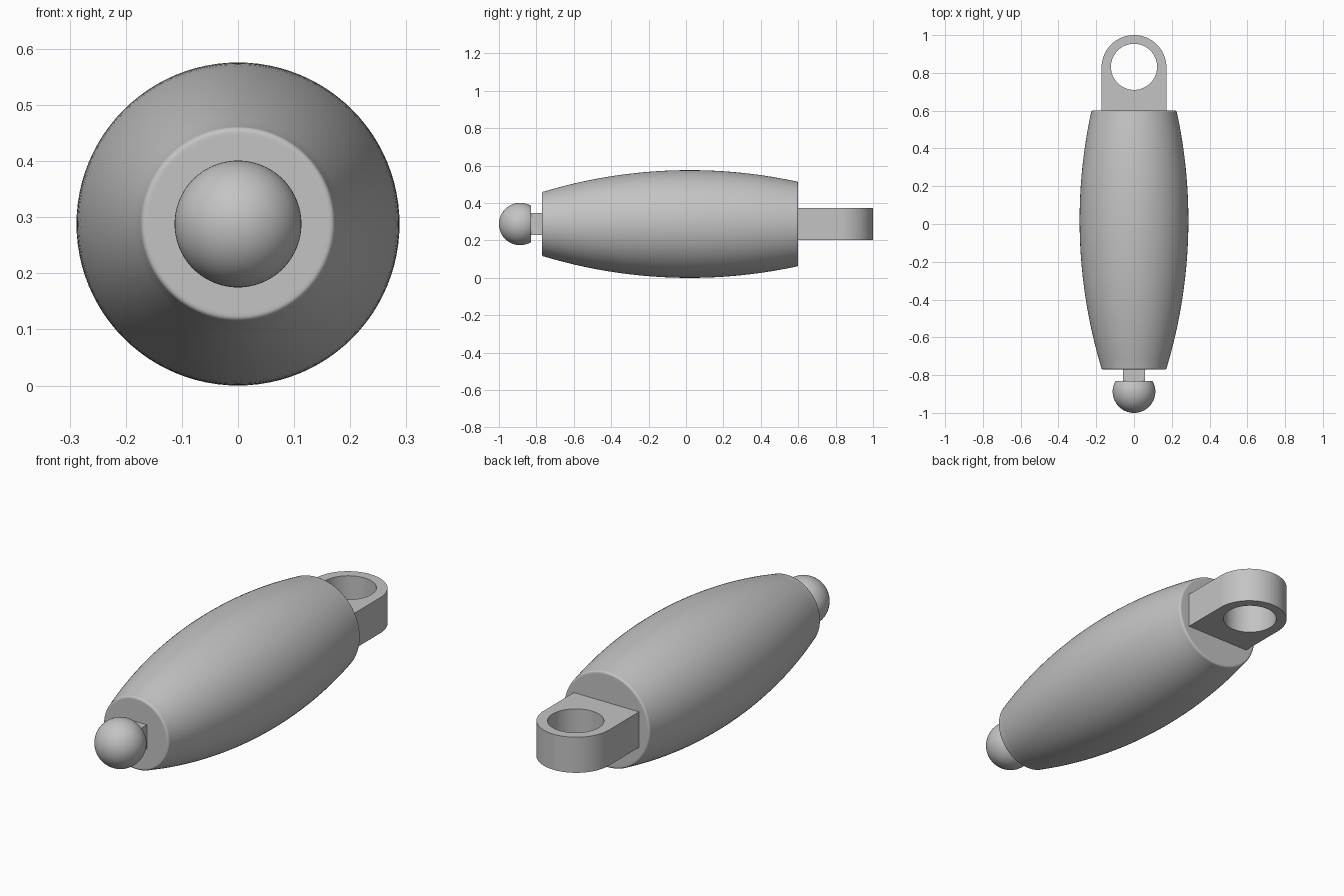
import bpy, bmesh
from math import sin, cos, acos, pi, sqrt, radians
from mathutils import Matrix

cube = bpy.data.objects.get("Cube")
if cube:
    bpy.data.objects.remove(cube, do_unlink=True)

AXIS_Z = 0.288

grey = bpy.data.materials.new("plain grey")
grey.use_nodes = True
colour = (0.55, 0.55, 0.55, 1)
grey.diffuse_color = colour
grey.node_tree.nodes["Principled BSDF"].inputs["Base Color"].default_value = colour


def finish(bm, name):
    """Turn a bmesh into a named object on the main axis."""
    bmesh.ops.recalc_face_normals(bm, faces=bm.faces)
    mesh = bpy.data.meshes.new(name)
    bm.to_mesh(mesh)
    bm.free()
    mesh.materials.append(grey)
    obj = bpy.data.objects.new(name, mesh)
    bpy.context.collection.objects.link(obj)
    obj.location.z = AXIS_Z
    bpy.ops.object.select_all(action='DESELECT')
    obj.select_set(True)
    bpy.context.view_layer.objects.active = obj
    bpy.ops.object.shade_smooth_by_angle(angle=radians(35))


def lathe(name, profile, steps=96):
    """Spin (radius, y) points around the y axis; end points lie on the axis."""
    bm = bmesh.new()
    verts = [bm.verts.new((r, y, 0)) for r, y in profile]
    edges = [bm.edges.new(pair) for pair in zip(verts, verts[1:])]
    bmesh.ops.spin(bm, geom=verts + edges, cent=(0, 0, 0), axis=(0, 1, 0),
                   angle=2 * pi, steps=steps)
    bmesh.ops.remove_doubles(bm, verts=bm.verts, dist=1e-5)
    finish(bm, name)


# Barrel body: bulging arc with small rounded rims and flat ends
FRONT, BACK, RIM = -0.77, 0.6, 0.01
BULGE_Y, BULGE_R, ARC = 0.02, 0.288, 2.71


def barrel_radius(y):
    return BULGE_R - ARC + sqrt(ARC ** 2 - (y - BULGE_Y) ** 2)


def rim(y_end, direction):
    """Flat end and rounded corner, running from the axis to the side."""
    y = y_end + direction * RIM
    r = barrel_radius(y) - RIM
    corner = [(r + RIM * sin(a), y - direction * RIM * cos(a))
              for a in (pi / 2 * i / 5 for i in range(6))]
    return [(0, y_end), (r - RIM / 2, y_end)] + corner


SPANS = 32
step = (BACK - FRONT - 2 * RIM) / SPANS
side = [FRONT + RIM + step * i for i in range(1, SPANS)]
lathe("barrel_body", rim(FRONT, 1) + [(barrel_radius(y), y) for y in side]
      + rim(BACK, -1)[::-1])

# Ball end, cut flat where it meets the neck
BALL_R, BALL_Y, CUT_Y = 0.113, -0.887, -0.83
cut_angle = acos((CUT_Y - BALL_Y) / BALL_R)
angles = [cut_angle + (pi - cut_angle) * i / 32 for i in range(32)]
lathe("ball_end", [(0, CUT_Y)]
      + [(BALL_R * sin(a), BALL_Y + BALL_R * cos(a)) for a in angles]
      + [(0, BALL_Y - BALL_R)])

# Square neck joining ball and barrel
bm = bmesh.new()
length = FRONT - CUT_Y
bmesh.ops.create_cube(bm, size=1, matrix=Matrix.Translation((0, CUT_Y + length / 2, 0))
                      @ Matrix.Diagonal((0.115, length, 0.115, 1)))
finish(bm, "square_neck")

# Mounting lug: rounded tab with a round hole through it
LUG_R, LUG_Y, HOLE_R, HALF = 0.172, 0.828, 0.122, 0.085
HOLE_Y = 0.832
HOLE_SIDES = 96
outline = [(LUG_R * cos(a), LUG_Y + LUG_R * sin(a))
           for a in (pi * i / 48 for i in range(49))]
outline += [(-LUG_R, BACK), (LUG_R, BACK)]
hole = [(HOLE_R * cos(a), HOLE_Y + HOLE_R * sin(a))
        for a in (2 * pi * i / HOLE_SIDES for i in range(HOLE_SIDES))]

bm = bmesh.new()
edges = []
for loop in (outline, hole):
    verts = [bm.verts.new((x, y, -HALF)) for x, y in loop]
    edges += [bm.edges.new(pair) for pair in zip(verts, verts[1:] + verts[:1])]
bmesh.ops.triangle_fill(bm, edges=edges, use_beauty=True)
base = bm.faces[:]
top = bmesh.ops.extrude_face_region(bm, geom=base, use_keep_orig=True)["geom"]
bmesh.ops.translate(bm, vec=(0, 0, 2 * HALF),
                    verts=[v for v in top if isinstance(v, bmesh.types.BMVert)])
finish(bm, "mounting_lug")
